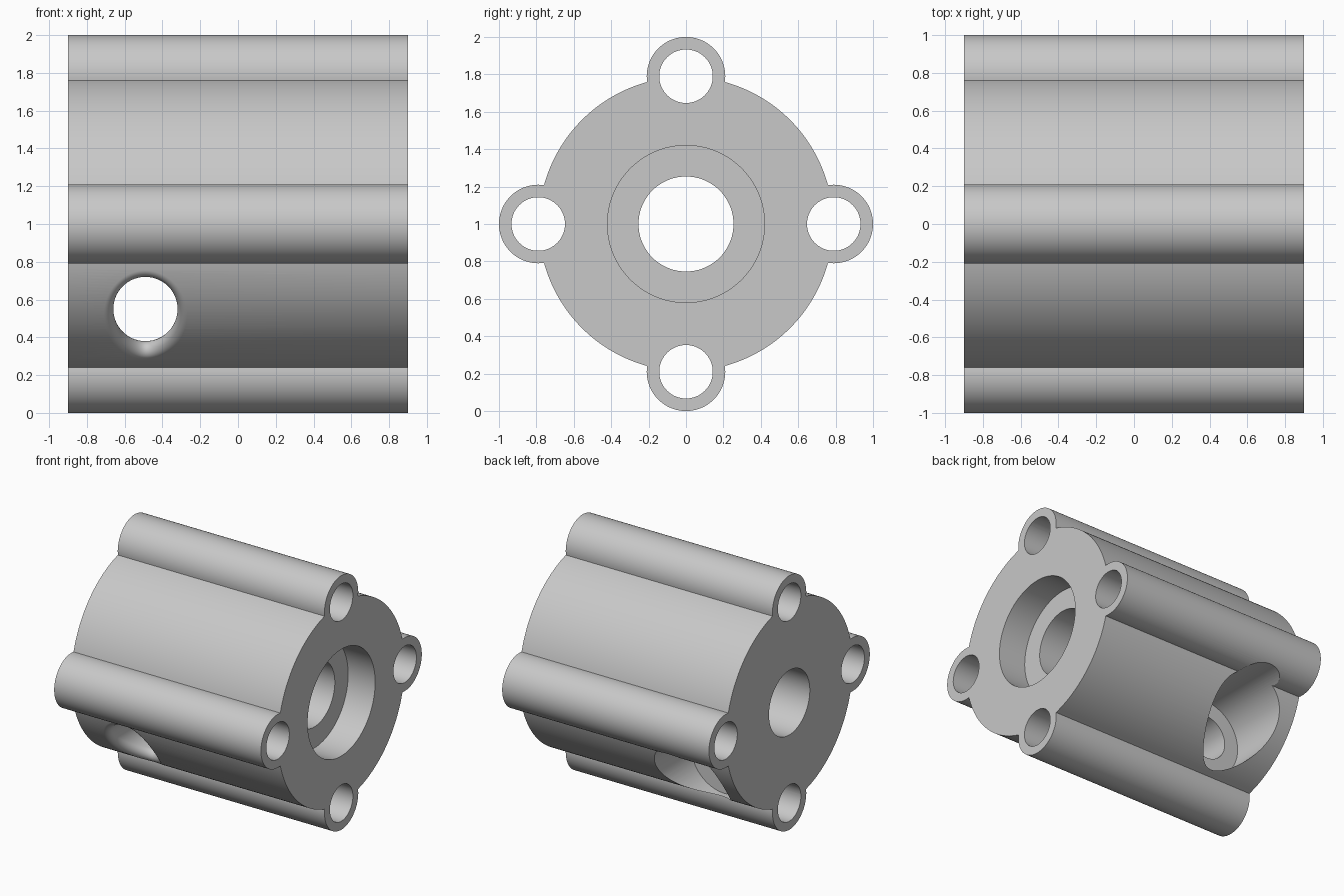
import bpy, bmesh
from math import sin, cos, pi, acos, atan2, sqrt
from mathutils import Vector, Matrix

if "Cube" in bpy.data.objects:
    bpy.data.objects.remove(bpy.data.objects["Cube"], do_unlink=True)

HALF = 0.9            # half length along x
BODY_R = 0.787        # main barrel radius
LUG_R, LUG_C = 0.21, 0.79
BOLT_R = 0.143
AXIS_Z = 1.0
PORT_X, PORT_Z, PORT_R, FILLET = -0.49, 0.55, 0.17, 0.05

metal = bpy.data.materials.new("light_grey")
grey = (0.58, 0.58, 0.58, 1)
metal.diffuse_color = grey
metal.use_nodes = True
metal.node_tree.nodes["Principled BSDF"].inputs["Base Color"].default_value = grey


def loft(name, rings):
    """Closed solid skinned through a list of equal-length rings."""
    bm = bmesh.new()
    loops = [[bm.verts.new(p) for p in ring] for ring in rings]
    n = len(loops[0])
    for a, b in zip(loops, loops[1:]):
        for i in range(n):
            j = (i + 1) % n
            bm.faces.new((a[i], a[j], b[j], b[i]))
    bm.faces.new(loops[0])
    bm.faces.new(loops[-1])
    bmesh.ops.recalc_face_normals(bm, faces=bm.faces)
    mesh = bpy.data.meshes.new(name)
    bm.to_mesh(mesh)
    bm.free()
    mesh.materials.append(metal)
    obj = bpy.data.objects.new(name, mesh)
    bpy.context.collection.objects.link(obj)
    return obj


def arc(cx, cy, r, a0, a1, n):
    return [(cx + r * cos(a0 + (a1 - a0) * i / n),
             cy + r * sin(a0 + (a1 - a0) * i / n)) for i in range(n)]


def bore(name, axis, radius, start, end, u=0.0, v=AXIS_Z, n=96):
    """Round cutter along x or y; u, v place its centre across the axis."""
    pts = arc(u, v, radius, 0, 2 * pi, n)
    if axis == "x":
        return loft(name, [[(s, a, b) for a, b in pts] for s in (start, end)])
    return loft(name, [[(a, s, b) for a, b in pts] for s in (start, end)])


# Barrel with four lugs, as one extruded outline
phi = acos((BODY_R**2 + LUG_C**2 - LUG_R**2) / (2 * BODY_R * LUG_C))
psi = atan2(BODY_R * sin(phi), BODY_R * cos(phi) - LUG_C)
outline = []
for k in range(4):
    quarter = arc(LUG_C, 0, LUG_R, -psi, psi, 48)
    quarter += arc(0, 0, BODY_R, phi, pi / 2 - phi, 48)
    turn = Matrix.Rotation(k * pi / 2, 2)
    outline += [turn @ Vector(p) for p in quarter]
body = loft("cylinder_housing",
            [[(x, p.x, p.y + AXIS_Z) for p in outline] for x in (-HALF, HALF)])

# Central bore, its counterbore, and the bolt holes
cutters = [bore("central_bore_cutter", "x", 0.254, -1.1, 1.1),
           bore("counterbore_cutter", "x", 0.42, HALF - 0.235, 1.1)]
for name, y, z in (("left", LUG_C, 0), ("top", 0, LUG_C),
                   ("right", -LUG_C, 0), ("bottom", 0, -LUG_C)):
    cutters.append(bore(name + "_bolt_hole_cutter", "x", BOLT_R,
                        -1.1, 1.1, y, AXIS_Z + z, 64))

# Wide blind port on the back
cutters.append(bore("rear_port_cutter", "y", 0.29, 0.22, 1.2, PORT_X, PORT_Z))

# Narrow port from the front, its mouth rounded where it meets the barrel
STEPS, SIDES = 10, 96
rings = [[] for _ in range(STEPS + 3)]
for i in range(SIDES):
    t = 2 * pi * i / SIDES
    z = PORT_Z - AXIS_Z + (PORT_R + FILLET) * sin(t)
    y = -sqrt((BODY_R - FILLET)**2 - z * z)
    ball = Vector((PORT_X + (PORT_R + FILLET) * cos(t), y, z + AXIS_Z))
    inward = Vector((-cos(t), 0, -sin(t)))
    outward = Vector((0, y, z)).normalized()
    curve = [ball + FILLET * inward.slerp(outward, s / STEPS)
             for s in range(STEPS + 1)]
    first, last = curve[0].copy(), curve[-1].copy()
    first.y, last.y = 0.3, -1.2
    for ring, p in zip(rings, [first] + curve + [last]):
        ring.append(p)
cutters.append(loft("front_port_cutter", rings))

# Cut everything out of the housing
for c in cutters:
    c.hide_render = True
    mod = body.modifiers.new(c.name, "BOOLEAN")
    mod.operation, mod.solver, mod.object = "DIFFERENCE", "EXACT", c
bpy.ops.object.select_all(action="DESELECT")
body.select_set(True)
bpy.context.view_layer.objects.active = body
for mod in list(body.modifiers):
    bpy.ops.object.modifier_apply(modifier=mod.name)
for c in cutters:
    bpy.data.objects.remove(c, do_unlink=True)
bpy.ops.object.shade_smooth_by_angle(angle=pi / 6)
